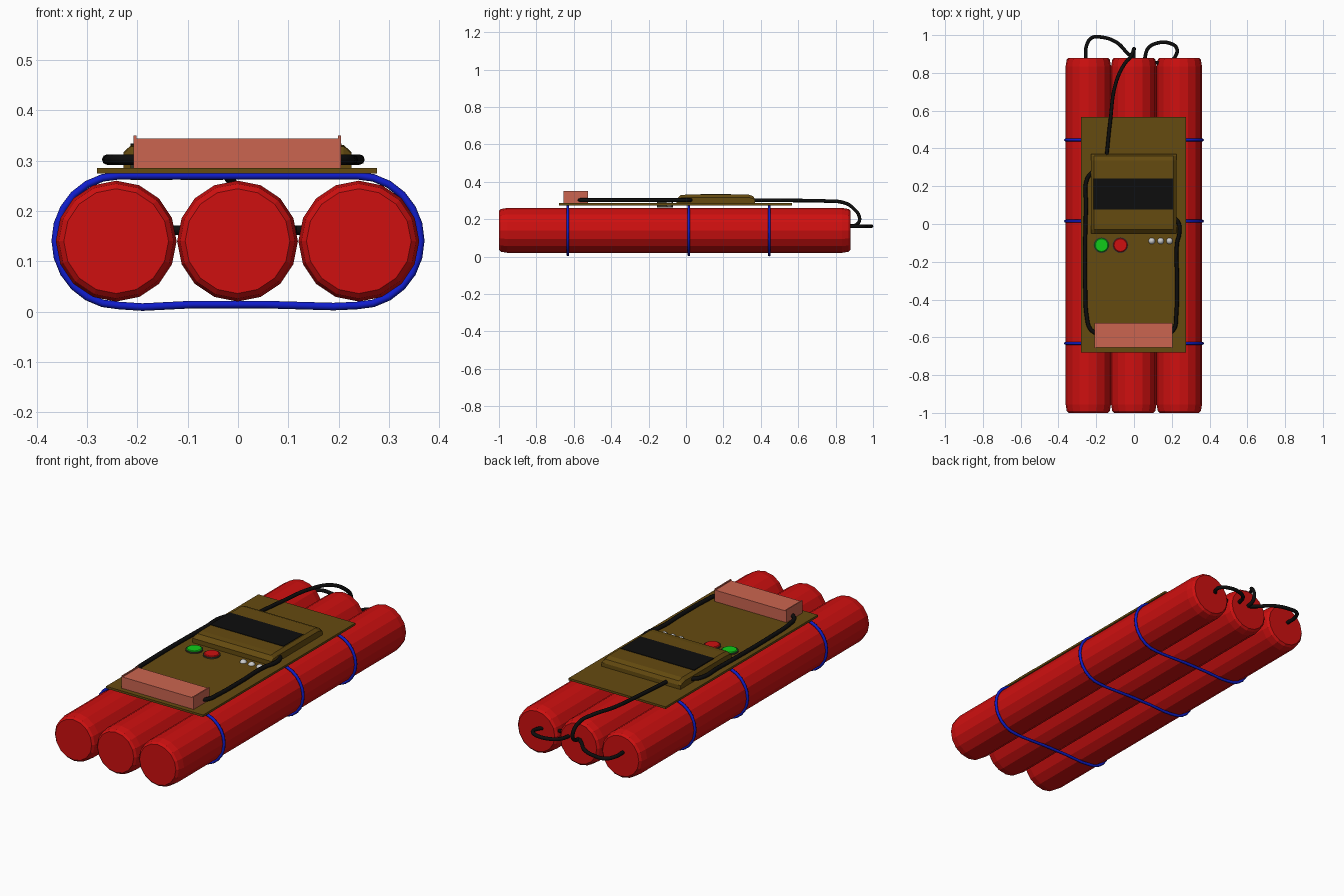
import bpy, bmesh, math
from mathutils import Matrix, Vector

if "Cube" in bpy.data.objects:
    bpy.data.objects.remove(bpy.data.objects["Cube"])


def mat(name, r, g, b):
    m = bpy.data.materials.new(name)
    m.diffuse_color = (r, g, b, 1)
    m.use_nodes = True
    m.node_tree.nodes["Principled BSDF"].inputs["Base Color"].default_value = m.diffuse_color
    return m


RED = mat("red", 0.62, 0.005, 0.005)
GREEN = mat("green", 0.005, 0.6, 0.01)
BLUE = mat("blue", 0.005, 0.012, 0.6)
BLACK = mat("black", 0.004, 0.004, 0.004)
BROWN = mat("brown", 0.13, 0.07, 0.005)
PINK = mat("pink", 0.6, 0.13, 0.08)
DARK = mat("dark", 0.05, 0.05, 0.03)


def finish(name, bm, m=None):
    bmesh.ops.recalc_face_normals(bm, faces=bm.faces[:])
    me = bpy.data.meshes.new(name)
    bm.to_mesh(me)
    bm.free()
    ob = bpy.data.objects.new(name, me)
    bpy.context.collection.objects.link(ob)
    if m:
        me.materials.append(m)
    return ob


def box(name, lo, hi, m, bevel=0):
    lo, hi = Vector(lo), Vector(hi)
    bm = bmesh.new()
    bmesh.ops.create_cube(bm, size=1, matrix=Matrix.Translation((lo + hi) / 2)
                          @ Matrix.Diagonal((*(hi - lo), 1)))
    if bevel:
        bmesh.ops.bevel(bm, geom=bm.edges[:], offset=bevel, segments=2,
                        profile=0.5, affect='EDGES')
    return finish(name, bm, m)


def lathe(name, profile, sides, matrix, m):
    """Closed solid from (radius, height) rings around the local z axis."""
    bm = bmesh.new()
    rings = []
    for r, h in profile:
        rings.append([bm.verts.new(matrix @ Vector((
            r * math.cos(2 * math.pi * i / sides),
            r * math.sin(2 * math.pi * i / sides), h))) for i in range(sides)])
    for a, b in zip(rings, rings[1:]):
        for i in range(sides):
            j = (i + 1) % sides
            bm.faces.new((a[i], a[j], b[j], b[i]))
    bm.faces.new(rings[0])
    bm.faces.new(rings[-1])
    return finish(name, bm, m)


def tube(name, pts, radius, m, cyclic=False, smooth=True):
    cu = bpy.data.curves.new(name, 'CURVE')
    cu.dimensions = '3D'
    cu.bevel_depth = radius
    cu.bevel_resolution = 2
    cu.use_fill_caps = True
    cu.resolution_u = 6
    if smooth:
        sp = cu.splines.new('BEZIER')
        sp.bezier_points.add(len(pts) - 1)
        for bp, p in zip(sp.bezier_points, pts):
            bp.co = p
            bp.handle_left_type = bp.handle_right_type = 'AUTO'
    else:
        sp = cu.splines.new('POLY')
        sp.points.add(len(pts) - 1)
        for sp_pt, p in zip(sp.points, pts):
            sp_pt.co = (*p, 1)
    sp.use_cyclic_u = cyclic
    cu.materials.append(m)
    ob = bpy.data.objects.new(name, cu)
    bpy.context.collection.objects.link(ob)


# three red sticks with rounded rims, lying along y
stick = [(0.104, -1), (0.114, -0.99), (0.12, -0.955),
         (0.12, 0.835), (0.114, 0.87), (0.104, 0.88)]
for side, x in (("left", -0.242), ("middle", -0.001), ("right", 0.24)):
    lathe(side + "_stick", stick, 16,
          Matrix.Translation((x, 0, 0.14)) @ Matrix.Rotation(-math.pi / 2, 4, 'X'), RED)

# blue straps around the bundle, slightly slack underneath
loop = []
for sx, a0 in ((1, -90), (-1, 90)):
    for k in range(13):
        a = math.radians(a0 + 15 * k)
        loop.append((sx * 0.236 + 0.127 * math.cos(a), 0.141 + 0.129 * math.sin(a)))
loop += [(-0.19, 0.009), (-0.09, 0.014), (0.05, 0.014), (0.19, 0.010)]
for name, y in (("front", -0.632), ("middle", 0.015), ("back", 0.445)):
    tube(name + "_strap", [(x, y, z) for x, z in loop], 0.0075, BLUE, True, False)

# circuit board
box("board", (-0.28, -0.68, 0.274), (0.276, 0.567, 0.285), BROWN)

# display housing with chamfered profile and dark screen
prof = [(-0.05, 0.283), (-0.05, 0.308), (-0.03, 0.328), (0.0, 0.331),
        (0.335, 0.331), (0.36, 0.322), (0.37, 0.305), (0.37, 0.283)]
bm = bmesh.new()
rows = []
for x, inset in ((-0.227, 0.014), (-0.212, 0), (0.21, 0), (0.225, 0.014)):
    rows.append([bm.verts.new((x, y, z - (inset if z > 0.31 else 0))) for y, z in prof])
for a, b in zip(rows, rows[1:]):
    for i in range(len(prof)):
        j = (i + 1) % len(prof)
        bm.faces.new((a[i], a[j], b[j], b[i]))
bm.faces.new(rows[0])
bm.faces.new(rows[-1])
finish("display_housing", bm, BROWN)
box("screen", (-0.214, 0.078, 0.32), (0.206, 0.24, 0.3335), BLACK)

# front terminal block with raised end plates
box("terminal_block", (-0.203, -0.655, 0.283), (0.199, -0.525, 0.344), PINK)
for side, x in (("left", -0.208), ("right", 0.199)):
    box(side + "_end_plate", (x, -0.656, 0.283), (x + 0.006, -0.524, 0.35), PINK)

# push buttons with dark collars reaching through the board
for name, x, m in (("green", -0.172, GREEN), ("red", -0.072, RED)):
    at = Matrix.Translation((x, -0.112, 0))
    lathe(name + "_button_collar", [(0.042, 0.261), (0.042, 0.291)], 24, at, DARK)
    lathe(name + "_button", [(0.037, 0.28), (0.037, 0.293), (0.033, 0.296)], 24, at, m)

# small indicator lamps
for i, x in enumerate((0.094, 0.141, 0.188)):
    bm = bmesh.new()
    bmesh.ops.create_uvsphere(bm, u_segments=16, v_segments=8, radius=0.018,
                              matrix=Matrix.Translation((x, -0.09, 0.281)))
    for f in bm.faces:
        f.smooth = True
    finish("lamp_%d" % (i + 1), bm)

# black wires on the board
Z = 0.302
tube("left_board_wire", [(-0.22, 0.275, Z), (-0.248, 0.24, Z), (-0.254, 0.1, Z),
     (-0.258, -0.35, Z), (-0.25, -0.49, Z), (-0.232, -0.555, Z), (-0.2, -0.58, Z)], 0.0105, BLACK)
tube("right_board_wire", [(0.215, 0.03, Z), (0.234, 0.01, Z), (0.24, -0.05, Z),
     (0.228, -0.1, Z), (0.228, -0.3, Z), (0.224, -0.48, Z), (0.215, -0.55, Z),
     (0.195, -0.575, Z)], 0.0105, BLACK)

# black wires at the back joining the sticks
tube("main_wire", [(-0.145, 0.36, Z), (-0.125, 0.55, 0.3), (-0.098, 0.74, 0.297),
     (-0.055, 0.84, 0.289), (-0.015, 0.89, 0.262), (0, 0.928, 0.205),
     (0, 0.915, 0.173), (0, 0.865, 0.162)], 0.0095, BLACK)
W = 0.162
tube("left_stick_wire", [(-0.255, 0.87, W), (-0.251, 0.945, W), (-0.225, 0.985, W),
     (-0.17, 0.989, W), (-0.09, 0.96, W), (-0.035, 0.905, W), (0, 0.875, W)], 0.0095, BLACK)
tube("right_stick_wire", [(0.055, 0.87, W), (0.075, 0.93, W), (0.12, 0.957, W),
     (0.19, 0.957, W), (0.226, 0.93, W), (0.222, 0.893, W), (0.195, 0.865, W),
     (0.115, 0.853, W)], 0.0095, BLACK)
